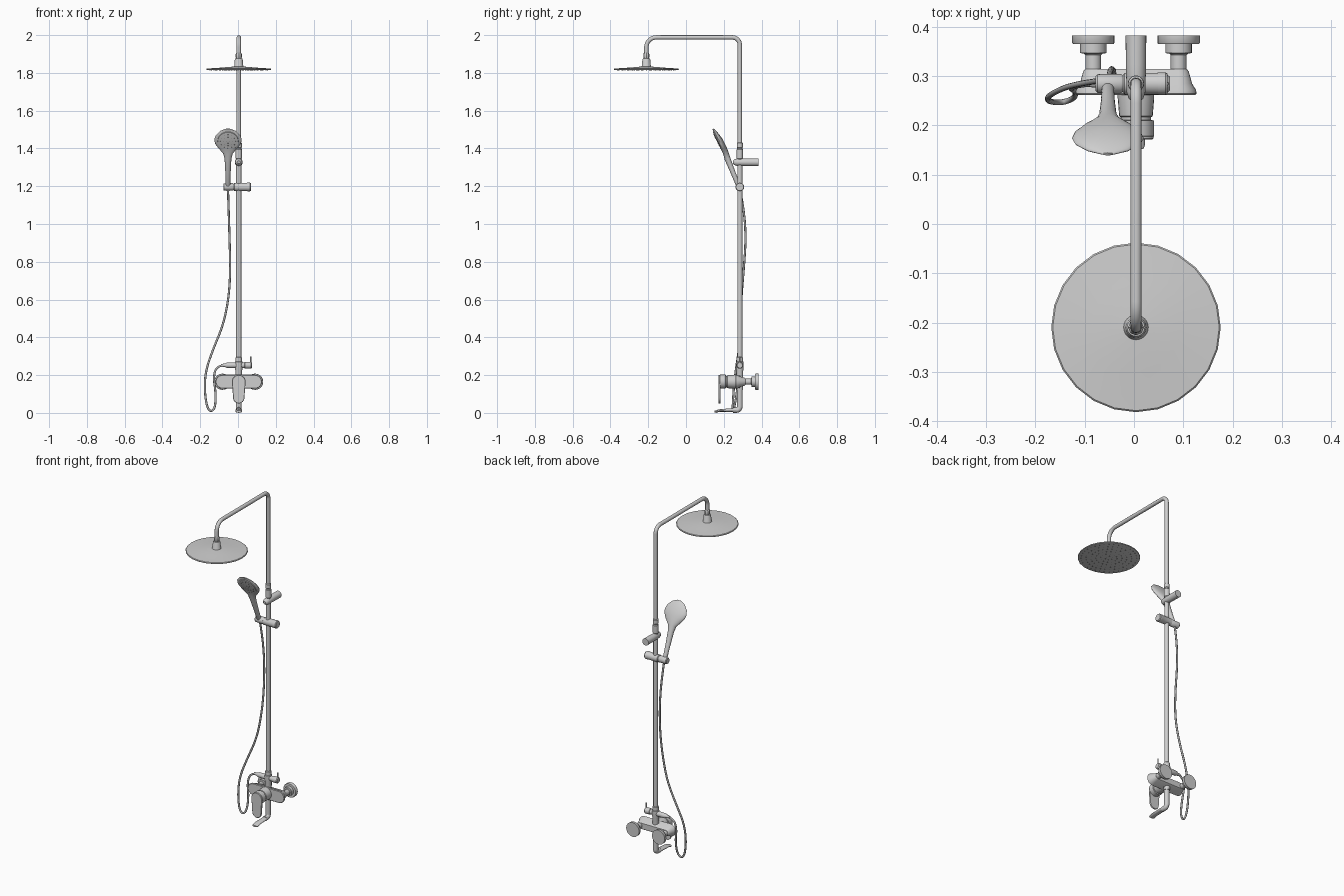
import bpy, bmesh, math
from mathutils import Vector, Matrix

if "Cube" in bpy.data.objects:
    bpy.data.objects.remove(bpy.data.objects["Cube"])

CX, RY, BZ = 0.004, 0.285, 0.165   # riser x, riser y, mixer axis height
TAU = 2 * math.pi


def material(name, v):
    m = bpy.data.materials.new(name)
    m.diffuse_color = (v, v, v, 1)
    m.use_nodes = True
    m.node_tree.nodes["Principled BSDF"].inputs["Base Color"].default_value = m.diffuse_color
    return m


CHROME = material("chrome_grey", 0.62)
HOSE = material("hose_grey", 0.42)
NOZZLE = material("nozzle_dark_grey", 0.22)


def smooth(ob, angle=35):
    bpy.ops.object.select_all(action='DESELECT')
    ob.select_set(True)
    bpy.context.view_layer.objects.active = ob
    bpy.ops.object.shade_smooth_by_angle(angle=math.radians(angle))


def finish(name, bm, mat=CHROME, angle=35):
    bmesh.ops.recalc_face_normals(bm, faces=bm.faces)
    me = bpy.data.meshes.new(name)
    bm.to_mesh(me)
    bm.free()
    me.materials.append(mat)
    ob = bpy.data.objects.new(name, me)
    bpy.context.collection.objects.link(ob)
    smooth(ob, angle)
    return ob


def loft(name, rings, mat=CHROME, angle=35):
    """Skin a list of equal-length closed rings and cap both ends."""
    bm = bmesh.new()
    rs = [[bm.verts.new(p) for p in r] for r in rings]
    n = len(rs[0])
    for a, b in zip(rs, rs[1:]):
        for i in range(n):
            j = (i + 1) % n
            bm.faces.new((a[i], a[j], b[j], b[i]))
    bm.faces.new(rs[0])
    bm.faces.new(rs[-1])
    return finish(name, bm, mat, angle)


def lathe(name, origin, axis, profile, seg=24, mat=CHROME):
    """Revolve (radius, distance) pairs around an axis through origin."""
    m = Matrix.Translation(origin) @ Vector(axis).to_track_quat('Z', 'Y').to_matrix().to_4x4()
    rings = [[m @ Vector((r * math.cos(TAU * i / seg), r * math.sin(TAU * i / seg), t))
              for i in range(seg)] for r, t in profile]
    return loft(name, rings, mat)


def tube(name, pts, r, mat=CHROME, nurbs=False, res=4):
    cu = bpy.data.curves.new(name, 'CURVE')
    cu.dimensions = '3D'
    cu.bevel_depth, cu.bevel_resolution, cu.use_fill_caps = r, res, True
    sp = cu.splines.new('NURBS' if nurbs else 'POLY')
    sp.points.add(len(pts) - 1)
    for p, c in zip(sp.points, pts):
        p.co = (*c, 1)
    if nurbs:
        sp.order_u, sp.use_endpoint_u, sp.resolution_u = 3, True, 8
    cu.materials.append(mat)
    ob = bpy.data.objects.new(name, cu)
    bpy.context.collection.objects.link(ob)
    bpy.ops.object.select_all(action='DESELECT')
    ob.select_set(True)
    bpy.context.view_layer.objects.active = ob
    bpy.ops.object.convert(target='MESH')
    smooth(bpy.context.object, 50)


def bend(y, z, r, a0, a1, n=8):
    """Arc in the riser's yz plane, angles in degrees."""
    return [(CX, y + r * math.cos(math.radians(a0 + (a1 - a0) * i / n)),
             z + r * math.sin(math.radians(a0 + (a1 - a0) * i / n))) for i in range(n + 1)]


def nozzles(name, centre, normal, rings, r, depth):
    """Concentric rings of little pegs: rings = (radius, count)."""
    m = Matrix.Translation(centre) @ Vector(normal).to_track_quat('Z', 'Y').to_matrix().to_4x4()
    bm = bmesh.new()
    for rad, n in rings:
        for i in range(n):
            a = TAU * i / n
            bmesh.ops.create_cone(bm, cap_ends=True, segments=8, radius1=r, radius2=r * 0.7, depth=depth,
                                  matrix=m @ Matrix.Translation((rad * math.cos(a), rad * math.sin(a), 0)))
    finish(name, bm, NOZZLE)


# Riser pipe, upper pipe with overhead arm
lathe("lower_riser", (CX, RY, 0.2), (0, 0, 1), [(0.0135, 0), (0.0135, 1.16)])
tube("overhead_arm", [(CX, RY, 1.35)] + bend(RY - 0.04, 1.948, 0.04, 0, 90)
     + bend(-0.157, 1.935, 0.053, 90, 180) + [(CX, -0.21, 1.885)], 0.0115)
lathe("riser_sleeve", (CX, RY, 1.345), (0, 0, 1),
      [(0.014, 0), (0.0165, 0.003), (0.0165, 0.05), (0.014, 0.053), (0.014, 0.058),
       (0.016, 0.06), (0.016, 0.083), (0.012, 0.087)])

# Overhead shower: shallow disc, swivel neck, nozzles
HY = -0.21
lathe("rain_head", (CX, HY, 0), (0, 0, 1),
      [(0.165, 1.8145), (0.171, 1.816), (0.172, 1.82), (0.169, 1.823), (0.09, 1.828), (0.022, 1.834)])
lathe("rain_head_neck", (CX, HY, 1.83), (0, 0, 1),
      [(0.027, 0), (0.024, 0.006), (0.021, 0.04), (0.018, 0.046), (0.012, 0.048)])
lathe("rain_head_swivel", (CX, HY, 1.87), (0, 0, 1),
      [(0.012, 0), (0.016, 0.012), (0.016, 0.03), (0.012, 0.037)], 8)
nozzles("rain_nozzles", (CX, HY, 1.8142), (0, 0, -1),
        [(0.02, 6)] + [(0.045 + 0.027 * i, 12 + 6 * i) for i in range(5)], 0.0028, 0.003)

# Upper wall bracket
lathe("wall_bracket", (CX, 0.383, 1.327), (0, -1, 0),
      [(0.021, 0), (0.0205, 0.06), (0.019, 0.115), (0.015, 0.128), (0.008, 0.134)])

# Hand shower holder sliding on the riser
lathe("slider_holder", (-0.022, RY, 1.196), (1, 0, 0),
      [(0.018, 0), (0.022, 0.003), (0.022, 0.07), (0.023, 0.072), (0.023, 0.086), (0.02, 0.09)])
lathe("slider_cradle", (-0.078, RY, 1.196), (1, 0, 0),
      [(0.015, 0), (0.019, 0.004), (0.02, 0.05), (0.014, 0.06)])

# Hand shower: oval sections along a leaning path (y, z, half width, half thickness)
HX = -0.053
sections = [(0.288, 1.178, .009, .009), (0.283, 1.19, .012, .012), (0.25, 1.27, .014, .013),
            (0.22, 1.345, .018, .016), (0.207, 1.375, .026, .019), (0.196, 1.40, .050, .020),
            (0.184, 1.425, .068, .020), (0.174, 1.445, .073, .019), (0.162, 1.468, .066, .015),
            (0.149, 1.492, .042, .009), (0.142, 1.504, .012, .003)]
front = Vector((0, -0.89, -0.45))
rings = []
for y, z, w, t in sections:
    ring = []
    for i in range(24):
        c, s = math.cos(TAU * i / 24), math.sin(TAU * i / 24)
        depth = t * s * (0.6 if s > 0 and w > 0.02 else 1)
        ring.append(Vector((HX + w * c, y, z)) + front * depth)
    rings.append(ring)
loft("hand_shower", rings, angle=50)
face = Vector((HX, 0.176, 1.442)) + front * 0.007
lathe("hand_spray_face", face, front, [(0.057, -0.005), (0.054, 0.003), (0.03, 0.0055), (0.004, 0.006)])
nozzles("hand_nozzles", face + front * 0.0055, front, [(0.01, 4), (0.025, 8), (0.04, 12)], 0.002, 0.003)

# Mixer body: rounded bar narrowing towards the wall
rings = []
for y, r in [(0.262, 0.034), (0.265, 0.037), (0.272, 0.036), (0.285, 0.028), (0.31, 0.021), (0.315, 0.017)]:
    rings.append([(CX + (0.086 if i <= 12 else -0.086) + r * math.cos(math.pi * (i if i <= 12 else i - 1) / 12 - math.pi / 2),
                   y,
                   BZ + r * math.sin(math.pi * (i if i <= 12 else i - 1) / 12 - math.pi / 2))
                  for i in range(26)])
loft("mixer_body", rings)

# Wall unions with stepped round flanges
for side, name in ((-1, "left"), (1, "right")):
    lathe(name + "_wall_union", (CX + side * 0.0865, 0.383, BZ), (0, -1, 0),
          [(0.043, 0), (0.043, 0.015), (0.041, 0.018), (0.027, 0.018), (0.027, 0.036),
           (0.019, 0.037), (0.016, 0.04), (0.016, 0.085)])

# Mixer cartridge barrel and paddle lever
lathe("mixer_barrel", (CX, 0.285, BZ), (0, -1, 0),
      [(0.037, 0), (0.037, 0.03), (0.034, 0.066), (0.031, 0.068), (0.031, 0.074), (0.037, 0.075),
       (0.037, 0.106), (0.032, 0.113)])
rings = []
for y, e in [(0.182, 0.001), (0.180, 0), (0.174, 0), (0.172, 0.002)]:
    ring = []
    for i in range(26):
        top = i <= 12
        a = math.pi * (i if top else i - 1) / 12
        r = (0.036 if top else 0.03) - e
        ring.append((CX + r * math.cos(a), y, (BZ if top else 0.08) + r * math.sin(a)))
    rings.append(ring)
loft("mixer_lever", rings)

# Diverter above the mixer with a pin handle
lathe("diverter_stem", (CX, RY, 0.12), (0, 0, 1),
      [(0.018, 0), (0.018, 0.105), (0.02, 0.115), (0.02, 0.15), (0.017, 0.152), (0.017, 0.172), (0.0135, 0.176)])
lathe("diverter_valve", (-0.09, RY, 0.252), (1, 0, 0),
      [(0.007, 0), (0.009, 0.02), (0.014, 0.03), (0.015, 0.06), (0.015, 0.125), (0.018, 0.127),
       (0.018, 0.158), (0.014, 0.163)], 20)
lathe("diverter_pin", (0.067, RY, 0.252), (0, 0, 1), [(0.004, 0), (0.004, 0.044), (0.003, 0.046)], 12)

# Bath spout: drop pipe bending into a flat outlet
tube("spout_drop", [(CX, RY, 0.15), (CX, RY, 0.035)] + bend(RY - 0.018, 0.033, 0.018, 0, -90, 6)
     + [(CX, 0.25, 0.015)], 0.0145)
rings = []
for y, w, h, z in [(0.27, .014, .012, .015), (0.24, .017, .009, .015), (0.18, .018, .007, .013),
                   (0.16, .018, .007, .0075), (0.152, .015, .005, .0075)]:
    rings.append([(CX + w * math.cos(TAU * i / 16), y, z + h * math.sin(TAU * i / 16)) for i in range(16)])
loft("spout_outlet", rings, angle=50)

# Flexible hose from the hand shower down and back to the diverter
tube("shower_hose", [(-0.053, 0.285, 1.185), (-0.05, 0.305, 1.09), (-0.045, 0.318, 0.93), (-0.04, 0.305, 0.75),
                     (-0.05, 0.292, 0.6), (-0.08, 0.29, 0.46), (-0.135, 0.28, 0.33), (-0.172, 0.262, 0.22),
                     (-0.177, 0.252, 0.12), (-0.165, 0.247, 0.03), (-0.142, 0.247, 0.004),
                     (-0.12, 0.256, 0.03), (-0.118, 0.27, 0.11), (-0.13, 0.275, 0.19),
                     (-0.115, 0.283, 0.245), (-0.08, 0.285, 0.252)], 0.0058, HOSE, nurbs=True, res=3)
